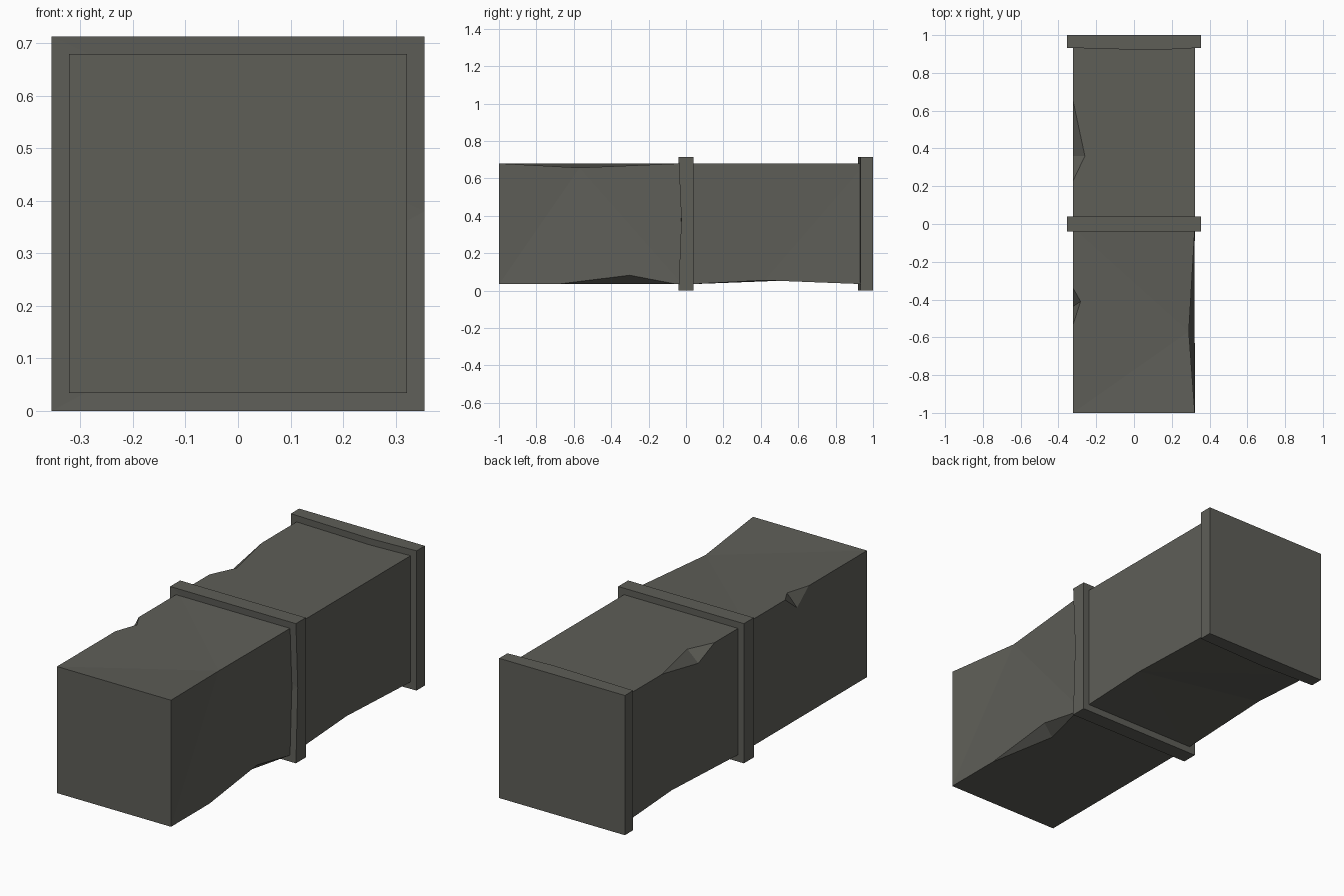
import bpy, bmesh
from mathutils import Vector

if "Cube" in bpy.data.objects:
    bpy.data.objects.remove(bpy.data.objects["Cube"])

mat = bpy.data.materials.new("dull dark grey metal")
mat.diffuse_color = (0.112, 0.112, 0.097, 1)
mat.use_nodes = True
mat.node_tree.nodes["Principled BSDF"].inputs["Base Color"].default_value = mat.diffuse_color


def dent(bm, point):
    """Split the box edge nearest to the point, pull it there and fan the faces."""
    p = Vector(point)

    def dist(e):
        a, b = e.verts[0].co, e.verts[1].co
        t = max(0, min(1, (p - a).dot(b - a) / (b - a).length_squared))
        return (p - a.lerp(b, t)).length

    edges = [e for e in bm.edges if e.calc_face_angle(0) > 1]
    edge = min(edges, key=dist)
    v = bmesh.utils.edge_split(edge, edge.verts[0], 0.5)[1]
    v.co = p
    for f in list(v.link_faces):
        vs = list(f.verts)
        i = vs.index(v)
        ring = vs[i + 1:] + vs[:i]
        bm.faces.remove(f)
        for a, b in zip(ring, ring[1:]):
            bm.faces.new((v, a, b))


def finish(bm, name):
    bmesh.ops.recalc_face_normals(bm, faces=bm.faces[:])
    me = bpy.data.meshes.new(name)
    bm.to_mesh(me)
    bm.free()
    me.materials.append(mat)
    ob = bpy.data.objects.new(name, me)
    bpy.context.collection.objects.link(ob)
    return ob


def box(name, half, z0, z1, y0, y1, dents=()):
    bm = bmesh.new()
    bmesh.ops.create_cube(bm, size=1)
    for v in bm.verts:
        v.co = (2 * half * v.co.x, y0 + (v.co.y + 0.5) * (y1 - y0),
                z0 + (v.co.z + 0.5) * (z1 - z0))
    for d in dents:
        dent(bm, d)
    return finish(bm, name)


def chip(target, name, sx, top, ya, yb, c, d):
    """Cut a tetrahedral chip from a long edge; c lies on the top/bottom, d on the side."""
    x, z = sx * 0.322, (0.68 if top else 0.034)
    up = 1 if top else -1
    a, b = Vector((x, ya, z)), Vector((x, yb, z))
    C = Vector((sx * (0.322 - c[1]), c[0], z))
    D = Vector((x, d[0], z - up * d[1]))
    # grow the cutter outside the body so no faces coincide
    out = Vector((sx, 0, up)) * 0.02
    bm = bmesh.new()
    pts = [a, b, C, D, a + out, b + out,
           C + Vector((0, 0, up)) * 0.02, D + Vector((sx, 0, 0)) * 0.02]
    vs = [bm.verts.new(p) for p in pts]
    bmesh.ops.convex_hull(bm, input=vs)
    cutter = finish(bm, name)
    cutter.hide_render = True
    cutter.hide_viewport = True
    m = target.modifiers.new(name, 'BOOLEAN')
    m.operation = 'DIFFERENCE'
    m.solver = 'EXACT'
    m.object = cutter


# duct bodies with bent edges
front = box("front_duct", 0.322, 0.034, 0.68, -1, -0.02, [(0.29, -0.57, 0.657)])
back = box("back_duct", 0.322, 0.034, 0.68, 0.02, 0.96,
           [(0.318, 0.42, 0.055), (-0.318, 0.57, 0.055)])

# chipped corners
chip(back, "back_top_chip", -1, True, 0.23, 0.65, (0.36, 0.062), (0.36, 0.056))
chip(front, "front_top_chip", -1, True, -0.53, -0.34, (-0.41, 0.04), (-0.436, 0.077))
chip(front, "front_bottom_chip", 1, False, -0.69, -0.05, (-0.32, 0.067), (-0.30, 0.05))

# flanges with slightly bent rims
box("middle_flange", 0.355, 0, 0.713, -0.04, 0.04, [(0.355, -0.025, 0.38)])
box("end_flange", 0.355, 0, 0.713, 0.933, 1, [(0.1, 0.92, 0.713), (-0.05, 0.92, 0)])
